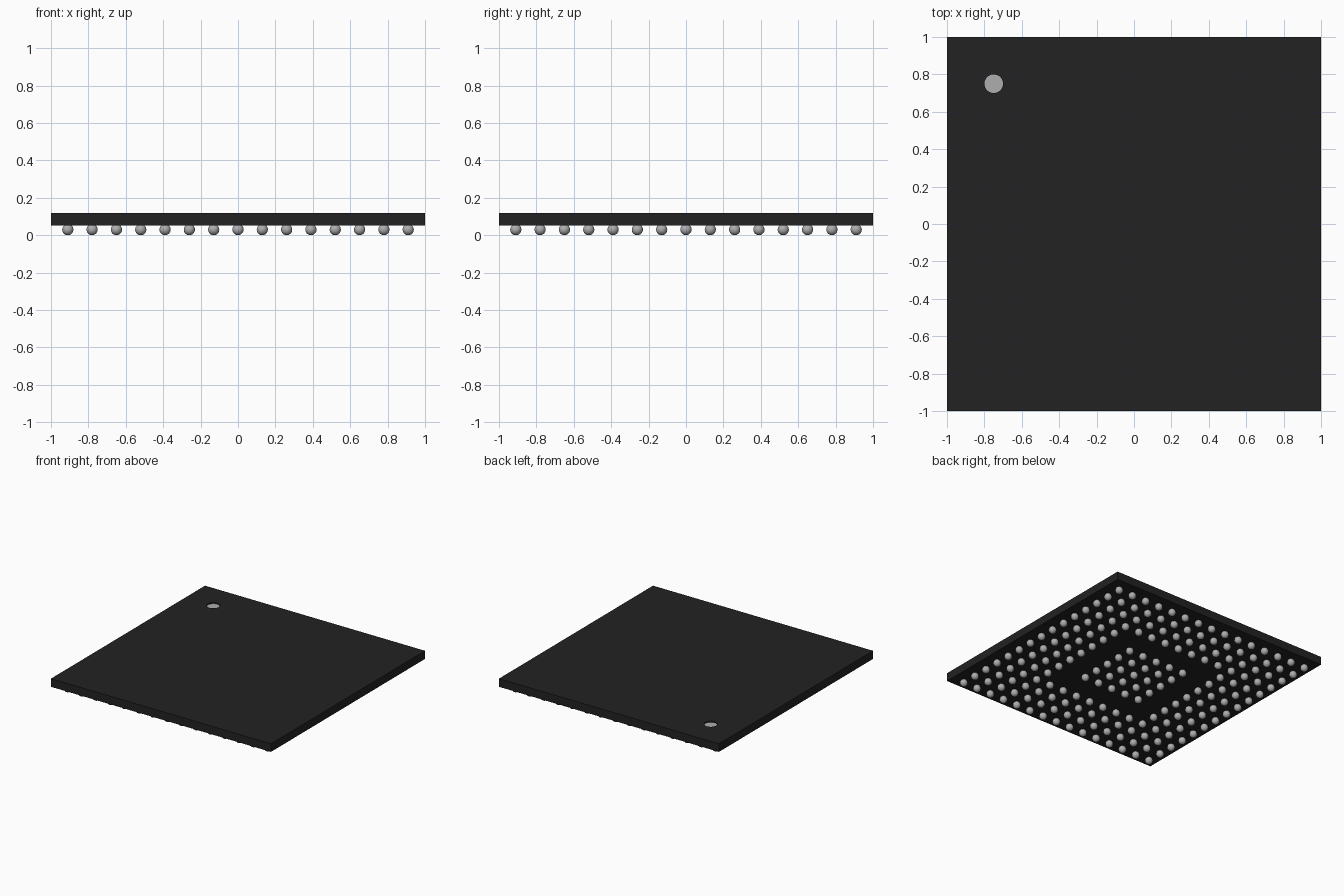
import bpy
import bmesh
from mathutils import Matrix, Vector

if "Cube" in bpy.data.objects:
    bpy.data.objects.remove(bpy.data.objects["Cube"], do_unlink=True)

BOTTOM, TOP = 0.053, 0.12      # package body heights
PITCH, COUNT = 0.13, 15        # solder ball grid
BALL_R = 0.03
MARK, MARK_R, MARK_DEPTH = (-0.75, 0.75), 0.05, 0.01


def material(name, rgb):
    mat = bpy.data.materials.new(name)
    mat.use_nodes = True
    mat.diffuse_color = (*rgb, 1)
    node = next(n for n in mat.node_tree.nodes if n.type == "BSDF_PRINCIPLED")
    node.inputs["Base Color"].default_value = (*rgb, 1)
    return mat


def add_object(name, bm, *mats):
    mesh = bpy.data.meshes.new(name)
    bm.to_mesh(mesh)
    bm.free()
    obj = bpy.data.objects.new(name, mesh)
    bpy.context.collection.objects.link(obj)
    for mat in mats:
        mesh.materials.append(mat)
    return obj


black = material("black_resin", (0.016, 0.016, 0.016))
silver = material("silver_grey", (0.42, 0.42, 0.43))

# Package body: a thin square slab
bm = bmesh.new()
bmesh.ops.create_cube(bm, size=1, matrix=Matrix.Translation((0, 0, (BOTTOM + TOP) / 2))
                      @ Matrix.Diagonal((2, 2, TOP - BOTTOM, 1)))
body = add_object("package_body", bm, black)

# Round dimple cut for the corner marker
bm = bmesh.new()
bmesh.ops.create_cone(bm, cap_ends=True, segments=32, radius1=MARK_R, radius2=MARK_R,
                      depth=2 * MARK_DEPTH, matrix=Matrix.Translation((*MARK, TOP)))
cutter = add_object("dimple_cutter", bm, black)
cutter.hide_render = True
cutter.hide_set(True)
cut = body.modifiers.new("dimple", "BOOLEAN")
cut.operation = "DIFFERENCE"
cut.solver = "EXACT"
cut.object = cutter

# Silver disc on the dimple floor
bm = bmesh.new()
bmesh.ops.create_circle(bm, cap_ends=True, segments=32, radius=MARK_R,
                        matrix=Matrix.Translation((*MARK, TOP - MARK_DEPTH + 0.001)))
add_object("corner_marker", bm, silver)

# Solder balls: four outer rings and a centre block, with one empty ring between
bm = bmesh.new()
half = COUNT // 2
for i in range(-half, half + 1):
    for j in range(-half, half + 1):
        if max(abs(i), abs(j)) != 3:
            spot = Vector((i * PITCH, j * PITCH, BALL_R))
            bmesh.ops.create_uvsphere(bm, u_segments=16, v_segments=10, radius=BALL_R,
                                      matrix=Matrix.Translation(spot))
for face in bm.faces:
    face.smooth = True
add_object("solder_balls", bm, silver)
